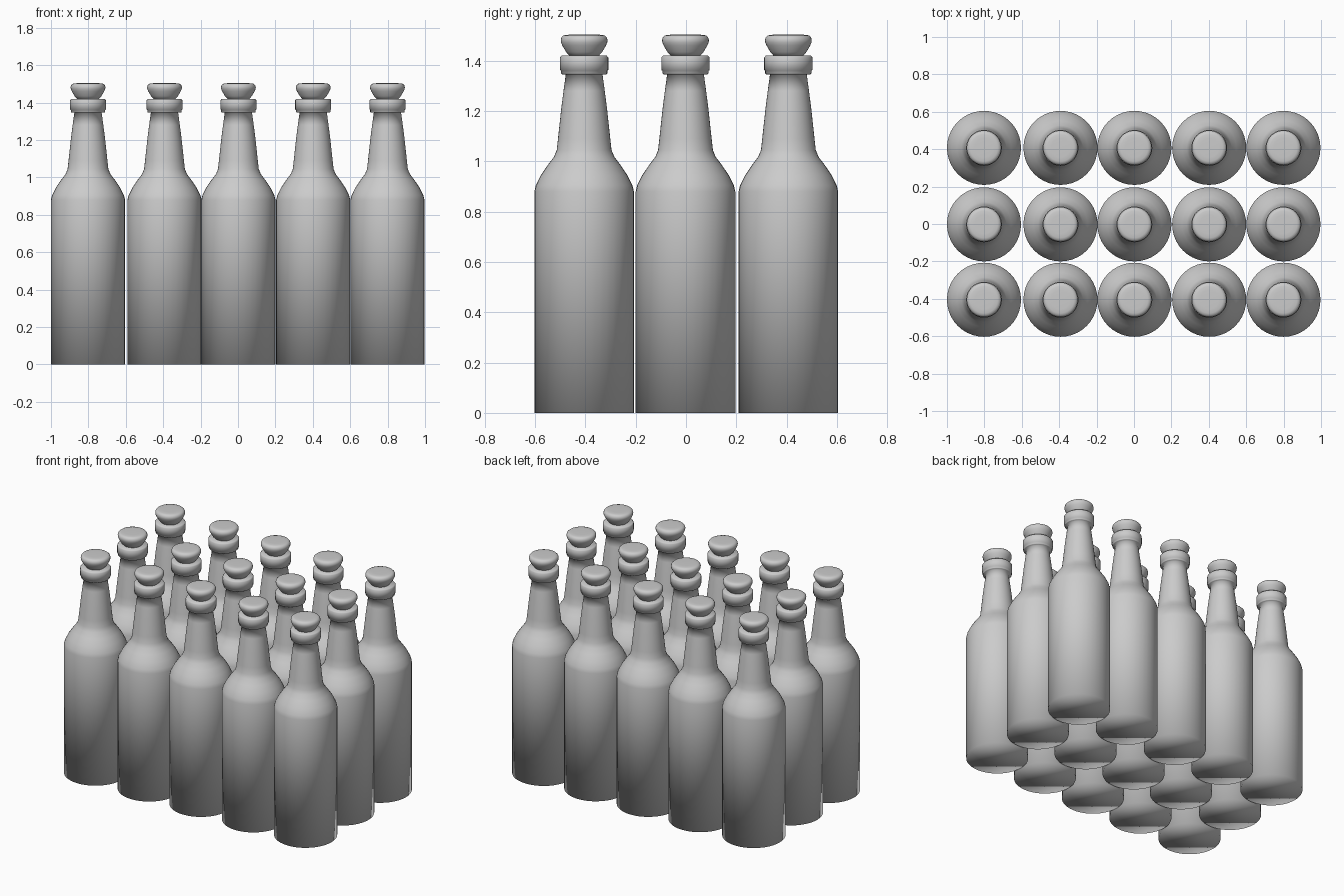
import bpy, bmesh
from math import sin, cos, tau, radians

if "Cube" in bpy.data.objects:
    bpy.data.objects.remove(bpy.data.objects["Cube"])

SIDES = 40
BOTTLE = [(0.198, 0), (0.198, 0.88), (0.192, 0.905), (0.172, 0.945), (0.145, 0.985),
          (0.120, 1.018), (0.109, 1.045), (0.104, 1.09), (0.091, 1.21), (0.082, 1.28),
          (0.073, 1.346), (0.088, 1.346), (0.092, 1.350), (0.092, 1.361),
          (0.096, 1.363), (0.096, 1.413), (0.090, 1.42)]
STOPPER = [(0.054, 1.415), (0.072, 1.435), (0.087, 1.461), (0.092, 1.473), (0.093, 1.483),
           (0.090, 1.493), (0.083, 1.50), (0.072, 1.503), (0.05, 1.504)]


def lathe(name, profile):
    """Closed solid of revolution with flat end caps, smooth except sharp edges."""
    bm = bmesh.new()
    rings = [[bm.verts.new((r * cos(tau * i / SIDES), r * sin(tau * i / SIDES), z))
              for i in range(SIDES)] for r, z in profile]
    for low, high in zip(rings, rings[1:]):
        for i in range(SIDES):
            j = (i + 1) % SIDES
            bm.faces.new((low[i], low[j], high[j], high[i]))
    bm.faces.new(rings[0][::-1])
    bm.faces.new(rings[-1])
    for face in bm.faces:
        face.smooth = True
    for edge in bm.edges:
        edge.smooth = edge.calc_face_angle(0) < radians(35)
    mesh = bpy.data.meshes.new(name)
    bm.to_mesh(mesh)
    bm.free()
    return mesh


# Shared part meshes
parts = [lathe("bottle", BOTTLE), lathe("stopper", STOPPER)]

# Five by three grid of stoppered bottles
for col, x in enumerate((-0.802, -0.393, 0.002, 0.402, 0.799)):
    for row, y in enumerate((-0.405, -0.002, 0.407)):
        for mesh in parts:
            obj = bpy.data.objects.new(f"{mesh.name}_{col + 1}_{row + 1}", mesh)
            obj.location = (x, y, 0)
            bpy.context.collection.objects.link(obj)
